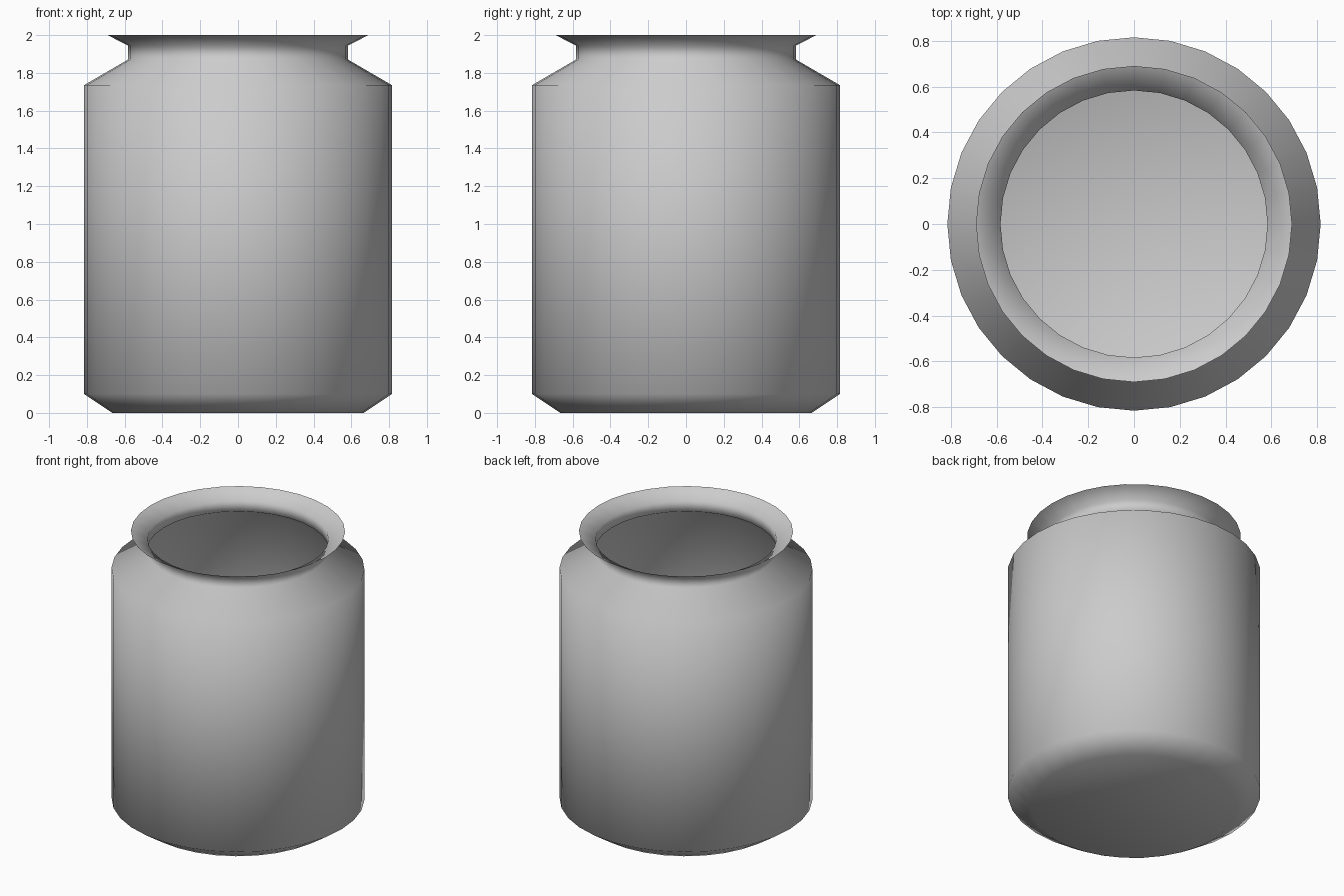
import bpy, bmesh
from math import cos, sin, tau

if "Cube" in bpy.data.objects:
    bpy.data.objects.remove(bpy.data.objects["Cube"])

SIDES = 32
# Outline of the jar as (radius, height), from base to flared lip
PROFILE = [(0.665, 0.0), (0.815, 0.10), (0.815, 1.735),
           (0.583, 1.87), (0.583, 1.945), (0.69, 2.0)]

bm = bmesh.new()
rings = [[bm.verts.new((r * cos(tau * i / SIDES), r * sin(tau * i / SIDES), z))
          for i in range(SIDES)] for r, z in PROFILE]

# Walls, shoulder, neck and lip: a thin open shell
for low, high in zip(rings, rings[1:]):
    for i in range(SIDES):
        j = (i + 1) % SIDES
        bm.faces.new((low[i], low[j], high[j], high[i]))

# Flat base
bm.faces.new(rings[0][::-1])

# Soft shading over the whole shell
for f in bm.faces:
    f.smooth = True

mesh = bpy.data.meshes.new("jar")
bm.to_mesh(mesh)
bm.free()
bpy.context.collection.objects.link(bpy.data.objects.new("jar", mesh))
